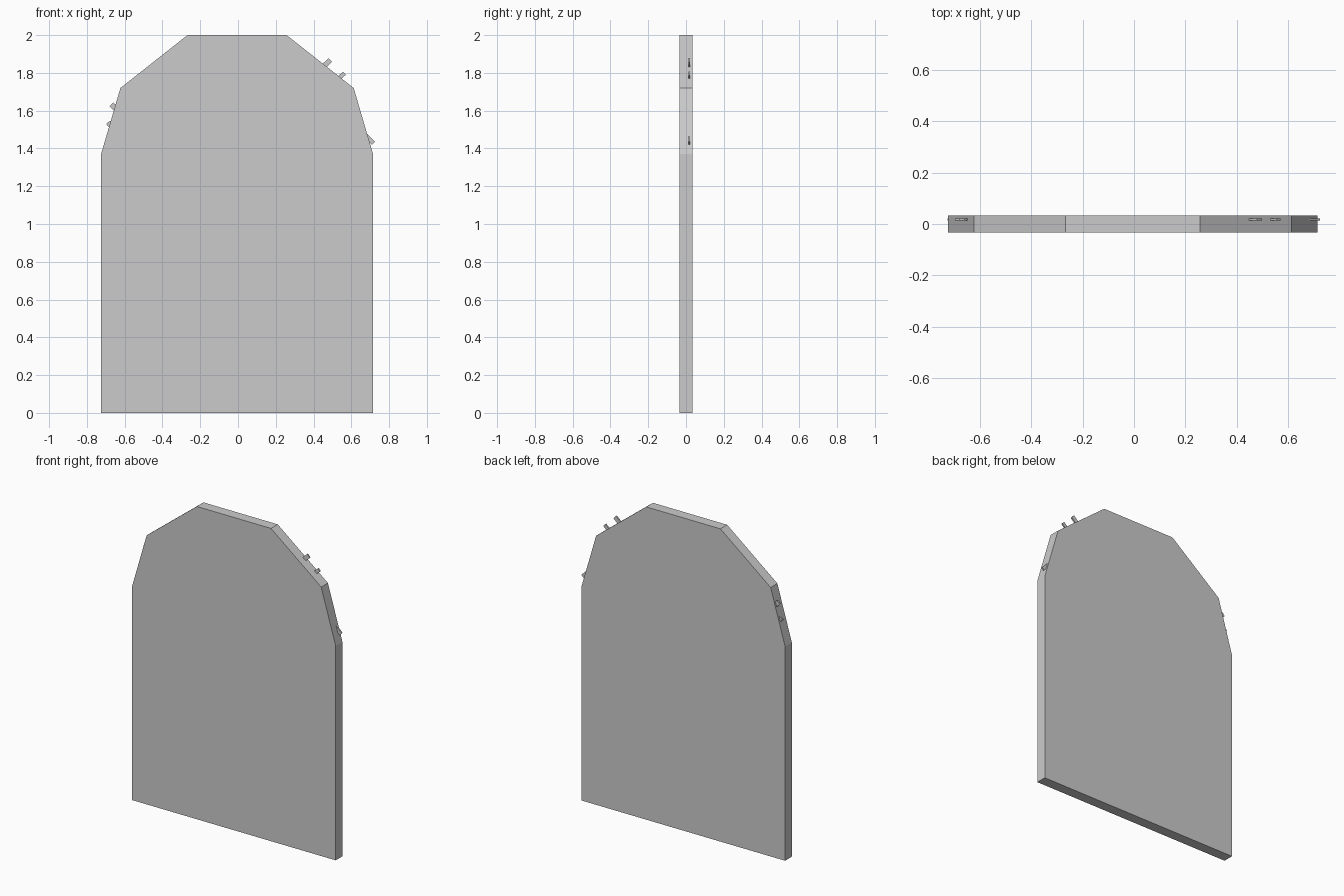
import bpy, bmesh
from math import radians, cos, sin

if "Cube" in bpy.data.objects:
    bpy.data.objects.remove(bpy.data.objects["Cube"])

def plate(name, outline, y0, y1):
    """Extrude a front-view (x, z) outline between two depths."""
    bm = bmesh.new()
    face = bm.faces.new([bm.verts.new((x, y0, z)) for x, z in outline])
    ext = bmesh.ops.extrude_face_region(bm, geom=[face])
    verts = [g for g in ext["geom"] if isinstance(g, bmesh.types.BMVert)]
    bmesh.ops.translate(bm, verts=verts, vec=(0, y1 - y0, 0))
    bmesh.ops.recalc_face_normals(bm, faces=bm.faces)
    me = bpy.data.meshes.new(name)
    bm.to_mesh(me)
    bm.free()
    obj = bpy.data.objects.new(name, me)
    bpy.context.collection.objects.link(obj)
    return obj

# Main slab: right half of the arch mirrored about its own centre line
cx = -0.005
half = [(0.72, 0), (0.72, 1.37), (0.6175, 1.72), (0.2625, 2.0)]
outline = [(cx + x, z) for x, z in half] + [(cx - x, z) for x, z in reversed(half)]
plate("arched_slab", outline, -0.034, 0.034)

# Thin pegs poking out of the rim: tip x, tip z, angle, width, length
pegs = [
    (0.489, 1.868, 43, 0.027, 0.07),
    (0.563, 1.798, 43, 0.022, 0.06),
    (0.717, 1.428, -45, 0.022, 0.10),
    (-0.670, 1.633, 135, 0.028, 0.06),
    (-0.688, 1.538, 130, 0.026, 0.05),
    (-0.7265, 0.300, 180, 0.010, 0.03),
]
for i, (x, z, angle, w, length) in enumerate(pegs):
    dx, dz = cos(radians(angle)), sin(radians(angle))
    corners = [(x - dx * a - dz * b, z - dz * a + dx * b)
               for a, b in ((0, w / 2), (0, -w / 2), (length, -w / 2), (length, w / 2))]
    plate(f"rim_peg_{i + 1}", corners, 0.013, 0.022)
